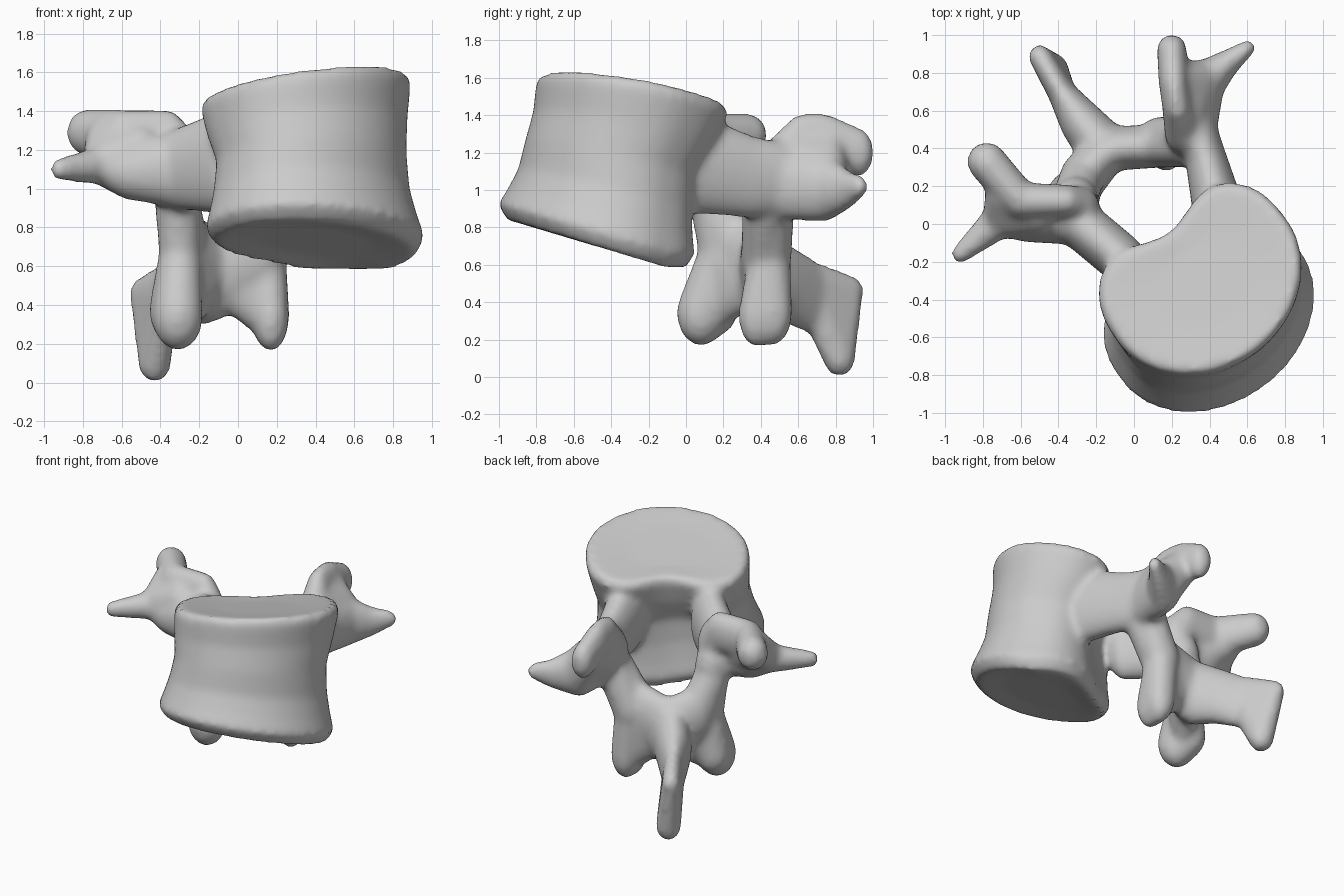
import bpy
import bmesh
from math import cos, sin, pi, exp, radians
from mathutils import Vector, Matrix

default = bpy.data.objects.get("Cube")
if default:
    bpy.data.objects.remove(default, do_unlink=True)

TURN = Matrix.Rotation(radians(35.8), 3, 'Z')   # bone axis relative to the front
BALL = bmesh.new()
bmesh.ops.create_icosphere(BALL, subdivisions=3, radius=1)
UNIT = [v.co.copy() for v in BALL.verts]
BALL.free()

bone = bmesh.new()


def hull(*balls):
    """Convex skin around ellipsoids given as (x, y, z, radius, half height)."""
    bm = bmesh.new()
    for x, y, z, r, h in balls:
        for p in UNIT:
            bm.verts.new((x + p.x * r, y + p.y * r, z + p.z * h))
    out = bmesh.ops.convex_hull(bm, input=bm.verts[:])
    loose = {g for g in out["geom_interior"] + out["geom_unused"]
             if isinstance(g, bmesh.types.BMVert)}
    bmesh.ops.delete(bm, geom=list(loose), context='VERTS')
    temp = bpy.data.meshes.new("temp")
    bm.to_mesh(temp)
    bm.free()
    bone.from_mesh(temp)
    bpy.data.meshes.remove(temp)


def limb(*balls):
    for pair in zip(balls, balls[1:]):
        hull(*pair)


def floor_z(x, y):
    return max(0.575, 0.55 - 0.3 * y)


def roof_z(x, y):
    return 1.42 + 0.15 * x - 0.185 * y


def body_ring(u0, v0, wide, deep, notch, t, steps=72):
    """Kidney outline with a hollow at the back, at height fraction t."""
    ring = []
    for i in range(steps):
        a = 2 * pi * i / steps
        u, v = wide * cos(a), deep * sin(a)
        if v > 0:
            v = deep * sin(a) ** 0.75 - notch * exp(-(u / 0.25) ** 2)
        p = TURN @ Vector((u0 + u, v0 + v, 0))
        low, high = floor_z(p.x, p.y), roof_z(p.x, p.y)
        ring.append(bone.verts.new((p.x, p.y, low + (high - low) * t)))
    return ring


# Vertebral body: flared rims, narrow waist, slightly dished end faces
rings = [body_ring(*r) for r in (
    (.045, -.637, .30, .24, .02, .03),
    (.045, -.637, .54, .42, .05, 0),
    (.045, -.637, .59, .47, .06, .09),
    (.05, -.615, .56, .44, .07, .21),
    (.06, -.585, .53, .415, .09, .36),
    (.076, -.56, .51, .415, .11, .56),
    (.10, -.49, .535, .445, .14, .76),
    (.12, -.45, .555, .48, .17, .95),
    (.12, -.45, .53, .455, .16, 1.0),
    (.12, -.46, .28, .24, .06, .985))]
for lower, upper in zip(rings, rings[1:]):
    n = len(lower)
    for i in range(n):
        j = (i + 1) % n
        bone.faces.new((lower[i], lower[j], upper[j], upper[i]))
bone.faces.new(rings[0][::-1])
bone.faces.new(rings[-1])

# Right side: pedicle, transverse process, upper joint process and web between
limb((-.07, -.18, 1.14, .13, .27), (-.31, .02, 1.1, .13, .21))
limb((-.31, .02, 1.1, .13, .2), (-.55, .03, 1.08, .13, .14),
     (-.70, .03, 1.12, .10, .10), (-.92, -.16, 1.1, .05, .06))
limb((-.29, .09, 1.13, .11, .2), (-.36, .12, 1.26, .09, .15),
     (-.60, .12, 1.26, .10, .15), (-.78, .33, 1.29, .105, .12))
hull((-.50, .05, 1.15, .12, .18), (-.70, .03, 1.14, .10, .10), (-.69, .16, 1.24, .10, .13))

# Left side: pedicle, transverse process, upper joint process and web between
limb((.45, .06, 1.14, .14, .27), (.38, .35, 1.07, .11, .22), (.33, .5, 1.06, .11, .2))
limb((.33, .5, 1.03, .11, .19), (.36, .74, 1.01, .12, .18),
     (.49, .85, 1.0, .07, .11), (.60, .93, 1.02, .045, .06))
limb((.28, .48, 1.08, .12, .19), (.23, .61, 1.25, .08, .16),
     (.21, .75, 1.26, .08, .15), (.20, .925, 1.2, .08, .13))
hull((.28, .52, 1.1, .11, .2), (.22, .78, 1.2, .08, .15), (.34, .76, 1.05, .11, .17))

# Right lower joint process hanging from the arch
limb((-.31, .13, 1.0, .12, .17), (-.30, .18, .65, .11, .15))
hull((-.30, .18, .65, .11, .15), (-.31, .08, .34, .13, .175), (-.34, .16, .37, .12, .15))
hull((-.30, .18, .65, .11, .15), (-.30, .16, .40, .10, .15), (-.19, .30, .52, .10, .18))

# Left lower joint process hanging from the arch
limb((.29, .47, 1.0, .11, .17), (.14, .45, .68, .12, .15))
hull((.14, .45, .65, .11, .15), (.17, .37, .33, .09, .17), (.165, .47, .35, .1, .18))
hull((.14, .44, .65, .11, .15), (.14, .42, .38, .1, .15), (0, .41, .52, .1, .19))

# Laminae closing the arch behind the canal
limb((.27, .42, .92, .12, .17), (.11, .41, .67, .115, .21), (-.13, .40, .56, .12, .25))
limb((-.31, .15, .9, .12, .16), (-.27, .26, .68, .12, .2), (-.13, .40, .56, .12, .25))

# Spinous process: blade with a broad root and a drooping tip
limb((-.17, .41, .54, .14, .24), (-.27, .53, .5, .12, .21), (-.38, .69, .42, .075, .2))
hull((-.38, .69, .42, .075, .2), (-.5, .89, .46, .06, .08), (-.43, .82, .10, .085, .1))

# Fuse the parts into one smooth bone
bmesh.ops.recalc_face_normals(bone, faces=bone.faces[:])
mesh = bpy.data.meshes.new("vertebra")
bone.to_mesh(mesh)
bone.free()
obj = bpy.data.objects.new("vertebra", mesh)
bpy.context.collection.objects.link(obj)
remesh = obj.modifiers.new("fuse", 'REMESH')
remesh.mode = 'VOXEL'
remesh.voxel_size = 0.022
remesh.use_smooth_shade = True
soften = obj.modifiers.new("soften", 'SMOOTH')
soften.factor = 0.5
soften.iterations = 12

# Bone material
grey = (0.6, 0.6, 0.6, 1)
mat = bpy.data.materials.new("pale grey bone")
mat.use_nodes = True
mat.diffuse_color = grey
shader = next(n for n in mat.node_tree.nodes if n.type == 'BSDF_PRINCIPLED')
shader.inputs["Base Color"].default_value = grey
mesh.materials.append(mat)
